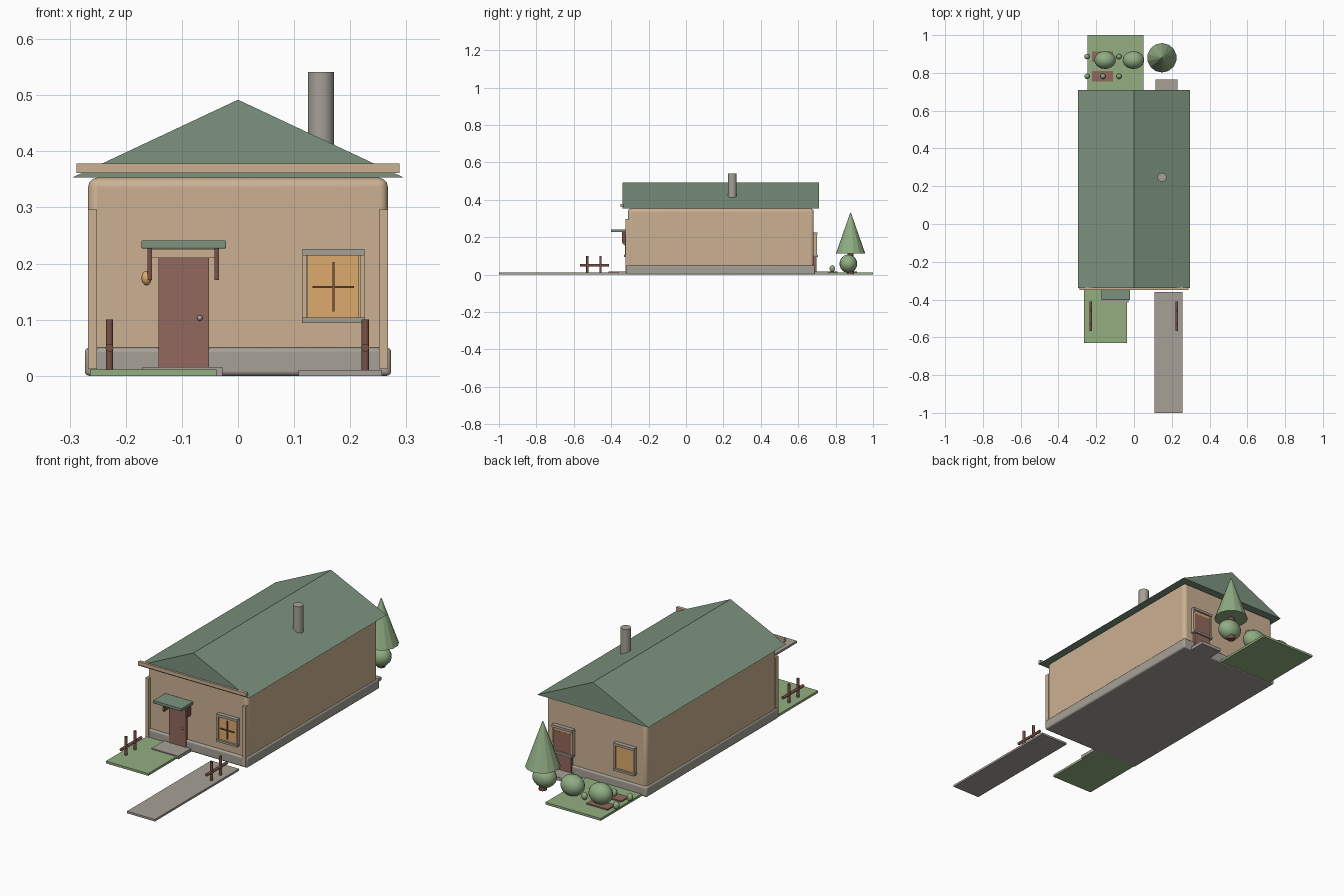
import bpy, bmesh
from mathutils import Matrix, Vector

cube = bpy.data.objects.get("Cube")
if cube:
    bpy.data.objects.remove(cube, do_unlink=True)


def material(name, r, g, b):
    m = bpy.data.materials.new(name)
    m.use_nodes = True
    m.diffuse_color = (r, g, b, 1)
    m.node_tree.nodes["Principled BSDF"].inputs["Base Color"].default_value = (r, g, b, 1)
    return m


plaster = material("warm plaster", .60, .44, .29)
green_tile = material("roof green", .20, .29, .21)
stone = material("grey stone", .38, .355, .31)
door_wood = material("door wood", .29, .14, .11)
dark_wood = material("dark wood", .19, .085, .065)
glow = material("amber glass", .72, .40, .15)
grass = material("lawn green", .29, .43, .22)
foliage = material("foliage green", .28, .42, .23)


def finish(name, bm, mat, smooth=False, bevel=0):
    bmesh.ops.recalc_face_normals(bm, faces=bm.faces)
    mesh = bpy.data.meshes.new(name)
    bm.to_mesh(mesh)
    bm.free()
    mesh.materials.append(mat)
    ob = bpy.data.objects.new(name, mesh)
    bpy.context.collection.objects.link(ob)
    if bevel:
        mod = ob.modifiers.new("Rounded edges", "BEVEL")
        mod.width, mod.segments = bevel, 3
    if smooth:
        bpy.ops.object.select_all(action="DESELECT")
        bpy.context.view_layer.objects.active = ob
        ob.select_set(True)
        bpy.ops.object.shade_smooth_by_angle()
    return ob


def box(name, xs, ys, zs, mat, bevel=0):
    """Box given by its extent along each axis."""
    bm = bmesh.new()
    bmesh.ops.create_cube(bm, size=1)
    for v in bm.verts:
        v.co = Vector([(a + b) / 2 + c * (b - a) for (a, b), c in zip((xs, ys, zs), v.co)])
    return finish(name, bm, mat, bool(bevel), bevel)


def cylinder(name, centre, r1, r2, length, mat, axis="Z", sides=16, smooth=True):
    bm = bmesh.new()
    turn = Matrix.Rotation(-1.570796, 4, "X") if axis == "Y" else Matrix()
    bmesh.ops.create_cone(bm, cap_ends=True, segments=sides, radius1=r1, radius2=r2,
                          depth=length, matrix=Matrix.Translation(centre) @ turn)
    return finish(name, bm, mat, smooth)


def ball(name, centre, radii, mat):
    bm = bmesh.new()
    bmesh.ops.create_uvsphere(bm, u_segments=20, v_segments=12, radius=1)
    bmesh.ops.scale(bm, vec=radii, verts=bm.verts)
    bmesh.ops.translate(bm, vec=centre, verts=bm.verts)
    return finish(name, bm, mat, True)


# House body
box("foundation", (-.273, .273), (-.32, .69), (0, .05), stone, .008)
box("walls", (-.267, .267), (-.31, .683), (.03, .353), plaster, .016)

# Gable roof: triangle drawn out along the house
bm = bmesh.new()
gable = bm.faces.new([bm.verts.new(p) for p in
                      ((-.296, -.34, .353), (.296, -.34, .353), (0, -.34, .492))])
ext = bmesh.ops.extrude_face_region(bm, geom=[gable])
bmesh.ops.translate(bm, vec=(0, 1.05, 0),
                    verts=[v for v in ext["geom"] if isinstance(v, bmesh.types.BMVert)])
# The first triangle stays as the front cap
if not any(all(v.co.y < 0 for v in f.verts) for f in bm.faces):
    bm.faces.new([v for v in bm.verts if v.co.y < 0])
finish("roof", bm, green_tile)

box("fascia_board", (-.288, .288), (-.35, -.335), (.361, .378), plaster)
cylinder("chimney", (.148, .247, .46), .0235, .0235, .162, stone, sides=24)

# Front corner boards
for side, s in (("right", -1), ("left", 1)):
    box("corner_board_" + side, sorted((s * .251, s * .267)), (-.324, -.30),
        (.012, .296), plaster)

# Front door with canopy, step and lantern
box("front_door", (-.142, -.052), (-.323, -.30), (.014, .21), door_wood)
ball("door_knob", (-.068, -.326, .103), (.005, .005, .005), stone)
box("door_lintel", (-.154, -.039), (-.33, -.30), (.21, .226), plaster)
box("door_canopy", (-.172, -.021), (-.402, -.31), (.227, .241), green_tile, .002)
for side, x in (("right", -.157), ("left", -.038)):
    box("canopy_bracket_" + side, (x - .004, x + .004), (-.342, -.305), (.171, .227), dark_wood)
ball("lantern", (-.163, -.328, .174), (.009, .012, .013), glow)
box("front_step", (-.17, -.028), (-.415, -.30), (0, .016), stone)

# Back door and step
box("back_door", (.125, .215), (.67, .697), (.012, .2), door_wood)
box("back_step", (.115, .229), (.68, .765), (0, .016), stone)


def window(name, x, wall, out, cross):
    """Framed window on the wall at y = wall, facing out (-1 front, 1 back)."""
    def part(label, xs, depth, zs, mat):
        box(name + label, (x + xs[0], x + xs[1]),
            sorted((wall - out * .01, wall + out * depth)), zs, mat)
    part("_glass", (-.046, .046), .012, (.104, .214), glow)
    part("_lintel", (-.055, .055), .02, (.214, .226), stone)
    part("_sill", (-.056, .056), .022, (.094, .104), stone)
    for side, s in (("_jamb_a", -.051), ("_jamb_b", .051)):
        part(side, (s - .004, s + .004), .017, (.104, .214), plaster)
    if cross:
        part("_upright_bar", (-.002, .002), .017, (.115, .203), dark_wood)
        part("_cross_bar", (-.037, .037), .018, (.156, .16), dark_wood)


window("front_window", .17, -.31, -1, True)
window("back_window_left", .17, .684, 1, False)
window("back_window_right", -.16, .684, 1, False)

# Ground plates
box("front_lawn", (-.264, -.038), (-.63, -.31), (0, .011), grass)
box("front_path", (.108, .257), (-1, -.36), (0, .01), stone)
box("back_lawn", (-.245, .05), (.69, 1), (0, .011), grass)

# Low fences beside lawn and path
for side, x in (("right", -.229), ("left", .227)):
    for label, y in (("front", -.527), ("back", -.457)):
        cylinder(f"fence_post_{side}_{label}", (x, y, .052), .0065, .0065, .096, dark_wood)
    cylinder("fence_rail_" + side, (x, -.488, .05), .007, .007, .155, dark_wood, axis="Y")

# Tree and bushes
cylinder("tree_trunk", (.148, .88, .06), .018, .016, .12, dark_wood, sides=12)
cylinder("tree_crown", (.148, .88, .222), .078, .002, .217, foliage, sides=14, smooth=False)
for i in range(3):
    ball(f"bush_{i + 1}", (-.153 + i * .15, .868, .058), (.057, .047, .049), foliage)

# Planting beds with seedlings
for row, y in enumerate((.782, .886)):
    box(f"planting_bed_{row + 1}", (-.222, -.11), (y - .028, y + .028), (.005, .017), door_wood)
    for i in range(3):
        ball(f"seedling_{row + 1}_{i + 1}", (-.249 + i * .085, y, .032),
             (.014, .014, .018), foliage)
